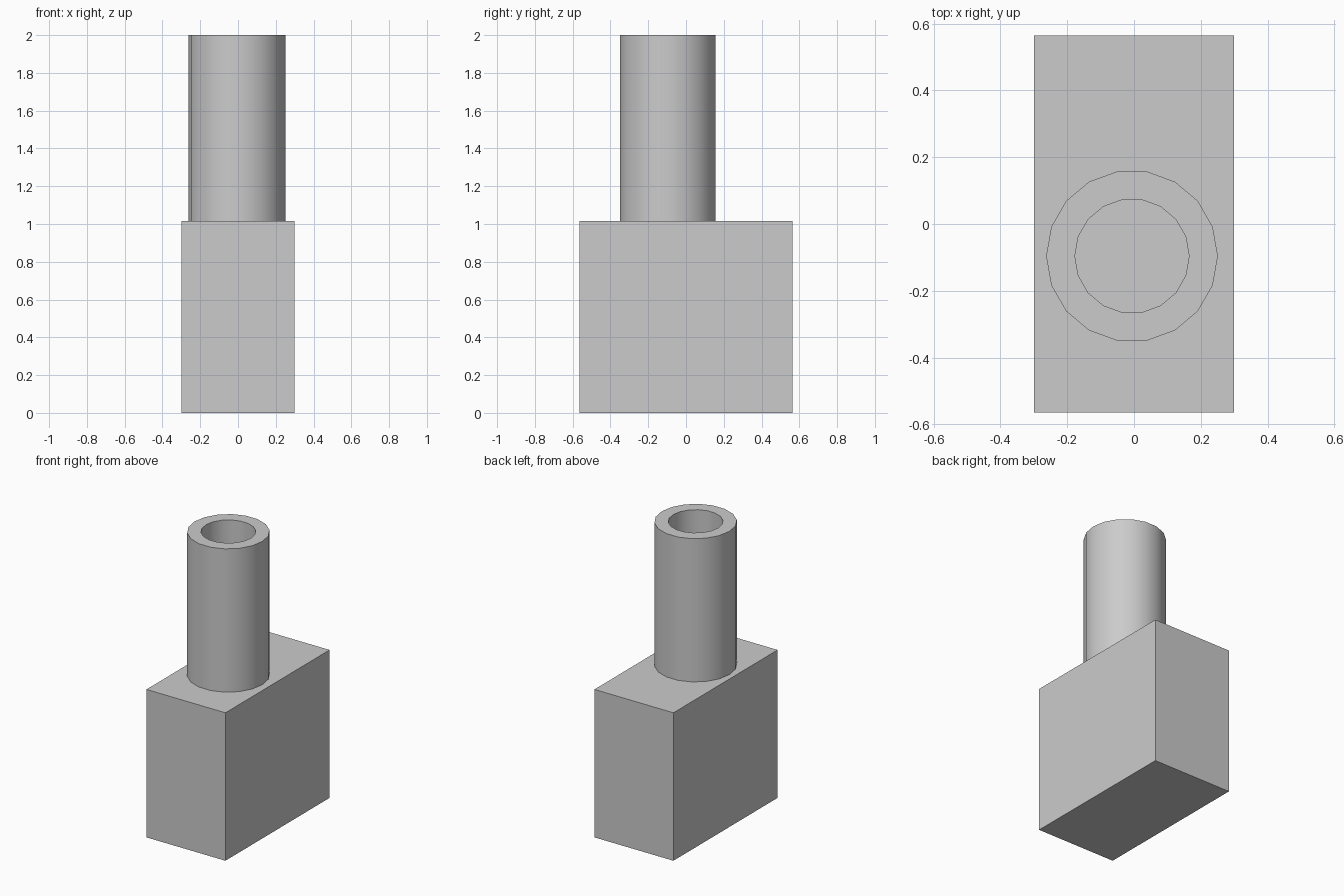
import bpy, bmesh
from math import cos, sin, tau, radians

if "Cube" in bpy.data.objects:
    bpy.data.objects.remove(bpy.data.objects["Cube"])

BLOCK_TOP = 1.016


def add_object(name, bm):
    bmesh.ops.recalc_face_normals(bm, faces=bm.faces)
    mesh = bpy.data.meshes.new(name)
    bm.to_mesh(mesh)
    bm.free()
    obj = bpy.data.objects.new(name, mesh)
    bpy.context.collection.objects.link(obj)
    return obj


def lathe_tube(name, center, r_out, r_in, z0, z1, sides):
    """Closed hollow cylinder: a rectangular profile swept round z."""
    profile = [(r_out, z0), (r_out, z1), (r_in, z1), (r_in, z0)]
    bm = bmesh.new()
    rings = [[bm.verts.new((center[0] + r * cos(tau * i / sides),
                            center[1] + r * sin(tau * i / sides), z))
              for i in range(sides)] for r, z in profile]
    for k, ring in enumerate(rings):
        nxt = rings[(k + 1) % len(rings)]
        for i in range(sides):
            j = (i + 1) % sides
            bm.faces.new((ring[i], ring[j], nxt[j], nxt[i]))
    return add_object(name, bm)


# Solid base block
bm = bmesh.new()
bmesh.ops.create_cube(bm, size=1)
bmesh.ops.scale(bm, vec=(0.60, 1.13, BLOCK_TOP), verts=bm.verts)
bmesh.ops.translate(bm, vec=(0, 0, BLOCK_TOP / 2), verts=bm.verts)
add_object("base_block", bm)

# Open pipe standing on the block, slightly towards the front
pipe = lathe_tube("pipe", (-0.006, -0.096), 0.257, 0.171, BLOCK_TOP, 2.0, 18)
bpy.context.view_layer.objects.active = pipe
pipe.select_set(True)
bpy.ops.object.shade_smooth_by_angle(angle=radians(30))
